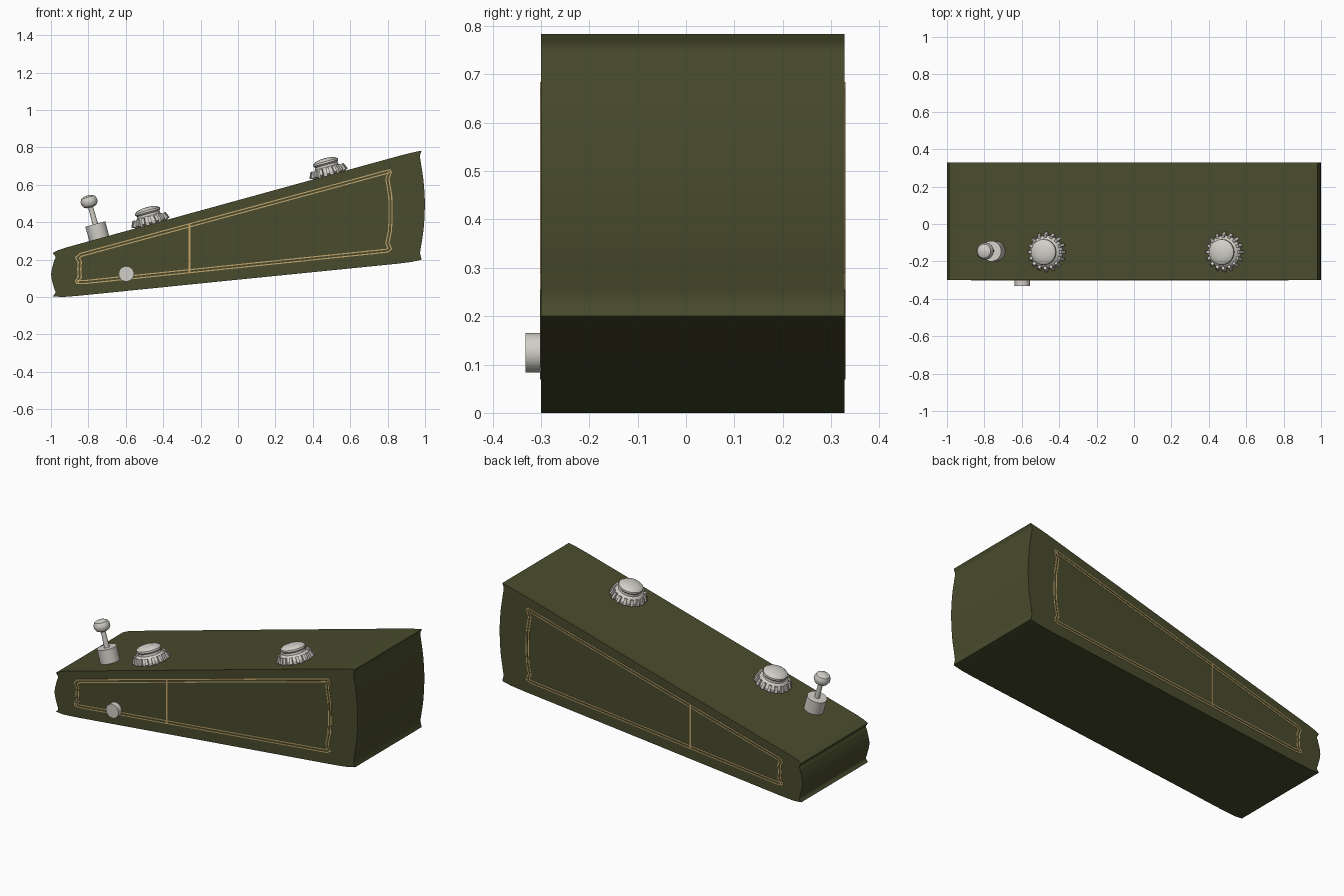
import bpy, bmesh, math
from mathutils import Matrix, Vector

if "Cube" in bpy.data.objects:
    bpy.data.objects.remove(bpy.data.objects["Cube"])

def mat(name, col):
    m = bpy.data.materials.new(name)
    m.diffuse_color = (*col, 1)
    m.use_nodes = True
    m.node_tree.nodes["Principled BSDF"].inputs["Base Color"].default_value = m.diffuse_color
    return m

GREEN = mat("olive_green", (0.066, 0.071, 0.026))
TAN = mat("tan_stitching", (0.56, 0.38, 0.15))
GREY = mat("pale_grey", (0.64, 0.62, 0.57))
Y0, Y1 = -0.30, 0.328
TILT = -math.atan(0.275)

def finish(bm, name, m, angle=30):
    bmesh.ops.recalc_face_normals(bm, faces=bm.faces)
    me = bpy.data.meshes.new(name)
    bm.to_mesh(me)
    bm.free()
    me.materials.append(m)
    ob = bpy.data.objects.new(name, me)
    bpy.context.collection.objects.link(ob)
    bpy.ops.object.select_all(action='DESELECT')
    ob.select_set(True)
    bpy.context.view_layer.objects.active = ob
    bpy.ops.object.shade_smooth_by_angle(angle=math.radians(angle))
    return ob

def spline(pts, n=6):
    """Catmull-Rom through open points"""
    p = [Vector(q) for q in pts]
    p = [2 * p[0] - p[1]] + p + [2 * p[-1] - p[-2]]
    out = []
    for i in range(1, len(p) - 2):
        a, b, c, d = p[i - 1:i + 3]
        for k in range(n):
            t = k / n
            out.append(0.5 * (2 * b + (c - a) * t + (2 * a - 5 * b + 4 * c - d) * t * t
                              + (3 * b - a - 3 * c + d) * t ** 3))
    return [tuple(v) for v in out] + [tuple(pts[-1])]

def lathe(bm, prof, M, n=32):
    """Revolve (radius, height) points; the ends are closed"""
    rings = [[bm.verts.new(M @ Vector((r * math.cos(2 * math.pi * i / n),
                                       r * math.sin(2 * math.pi * i / n), h)))
              for i in range(n)] for r, h in prof]
    for a, b in zip(rings, rings[1:]):
        for i in range(n):
            j = (i + 1) % n
            bm.faces.new((a[i], a[j], b[j], b[i]))
    bm.faces.new(rings[0])
    bm.faces.new(rings[-1])

def on_slope(x, y):
    z = 0.263 + (x + 0.925) * 0.275
    return Matrix.Translation((x, y, z)) @ Matrix.Rotation(TILT, 4, 'Y')

# wedge body: side profile with bulging, lipped ends
top = [(-0.99, 0.236), (-0.96, 0.251), (-0.925, 0.263), (0.866, 0.756), (0.93, 0.772), (0.982, 0.783)]
right = spline([(0.982, 0.783), (0.973, 0.755), (0.978, 0.715), (0.992, 0.62), (0.999, 0.50),
                (0.993, 0.37), (0.980, 0.28), (0.974, 0.235), (0.982, 0.20)])
bottom = [(0.982, 0.20), (0.93, 0.188), (0.85, 0.178), (0, 0.093), (-0.85, 0.007), (-0.94, 0.0), (-0.99, 0.004)]
left = spline([(-0.99, 0.004), (-0.976, 0.024), (-0.984, 0.05), (-0.999, 0.12),
               (-0.984, 0.19), (-0.976, 0.212), (-0.99, 0.236)])
prof = top[:-1] + right[:-1] + bottom[:-1] + left[:-1]
bm = bmesh.new()
f = bm.faces.new([bm.verts.new((x, Y0, z)) for x, z in prof])
ext = bmesh.ops.extrude_face_region(bm, geom=[f], use_keep_orig=True)
for v in ext['geom']:
    if isinstance(v, bmesh.types.BMVert):
        v.co.y = Y1
finish(bm, "wedge_body", GREEN)

# double stitched outline and divider on both sides
outline = [(-0.872, 0.212), (-0.845, 0.236), (0.78, 0.676), (0.812, 0.684), (0.823, 0.67), (0.81, 0.63),
           (0.825, 0.54), (0.827, 0.42), (0.823, 0.35), (0.81, 0.29), (0.825, 0.255), (0.80, 0.237),
           (-0.82, 0.069), (-0.865, 0.071), (-0.872, 0.085), (-0.857, 0.11), (-0.86, 0.15), (-0.857, 0.185)]

def inset(pts, d):
    """Move a clockwise outline inward by d"""
    out = []
    for i, p in enumerate(pts):
        p = Vector(p)
        e1 = (p - Vector(pts[i - 1])).normalized()
        e2 = (Vector(pts[(i + 1) % len(pts)]) - p).normalized()
        nrm = Vector((e1.y + e2.y, -e1.x - e2.x)).normalized()
        out.append(p + nrm * d / max(0.7, nrm.dot(Vector((e1.y, -e1.x)))))
    return out

def strip(bm, pts, w, y):
    a, b = pts, inset(pts, w)
    va, vb = ([bm.verts.new((p[0], y, p[1])) for p in q] for q in (a, b))
    for i in range(len(pts)):
        j = (i + 1) % len(pts)
        bm.faces.new((va[i], va[j], vb[j], vb[i]))

for side, y, s in (("front", Y0, -1), ("back", Y1, 1)):
    bm = bmesh.new()
    ys = y + s * 0.002
    strip(bm, outline, 0.006, ys)
    strip(bm, inset(outline, 0.016), 0.006, ys)
    bm.faces.new([bm.verts.new((x, ys, z)) for x, z in
                  ((-0.264, 0.128), (-0.255, 0.128), (-0.255, 0.392), (-0.264, 0.392))])
    solid = bmesh.ops.extrude_face_region(bm, geom=bm.faces[:], use_keep_orig=True)
    for v in solid['geom']:
        if isinstance(v, bmesh.types.BMVert):
            v.co.y = y - s * 0.002
    finish(bm, side + "_stitching", TAN)

# two domed knobs with toothed skirts
for name, x in (("lower_knob", -0.465), ("upper_knob", 0.487)):
    M = on_slope(x, -0.15)
    bm = bmesh.new()
    lathe(bm, [(0.088, -0.01), (0.09, 0.018), (0.082, 0.034), (0.064, 0.046), (0.062, 0.058),
               (0.069, 0.066), (0.068, 0.076), (0.055, 0.086), (0.03, 0.092), (0.004, 0.094)], M)
    for k in range(16):
        T = (M @ Matrix.Rotation(2 * math.pi * k / 16, 4, 'Z') @ Matrix.Translation((0.09, 0, 0.022))
             @ Matrix.Rotation(-0.4, 4, 'Y') @ Matrix.Diagonal((0.02, 0.016, 0.036, 1)))
        bmesh.ops.create_cube(bm, size=1, matrix=T)
    finish(bm, name, GREY)

# toggle switch: collar, stem and rounded tip
M = on_slope(-0.742, -0.145)
bm = bmesh.new()
lathe(bm, [(0.055, -0.02), (0.055, 0.08)], M)
finish(bm, "switch_collar", GREY)
bm = bmesh.new()
lathe(bm, [(0.015, 0.07), (0.013, 0.18)], M, 16)
finish(bm, "switch_stem", GREY)
bm = bmesh.new()
lathe(bm, [(0.02, 0.172), (0.036, 0.180), (0.045, 0.196), (0.045, 0.212), (0.037, 0.228),
           (0.02, 0.236), (0.004, 0.238)], M, 24)
finish(bm, "switch_tip", GREY)

# round button on the front side
bm = bmesh.new()
lathe(bm, [(0.041, -0.01), (0.041, 0.032)],
      Matrix.Translation((-0.597, Y0, 0.124)) @ Matrix.Rotation(math.pi / 2, 4, 'X'))
finish(bm, "side_button", GREY)
